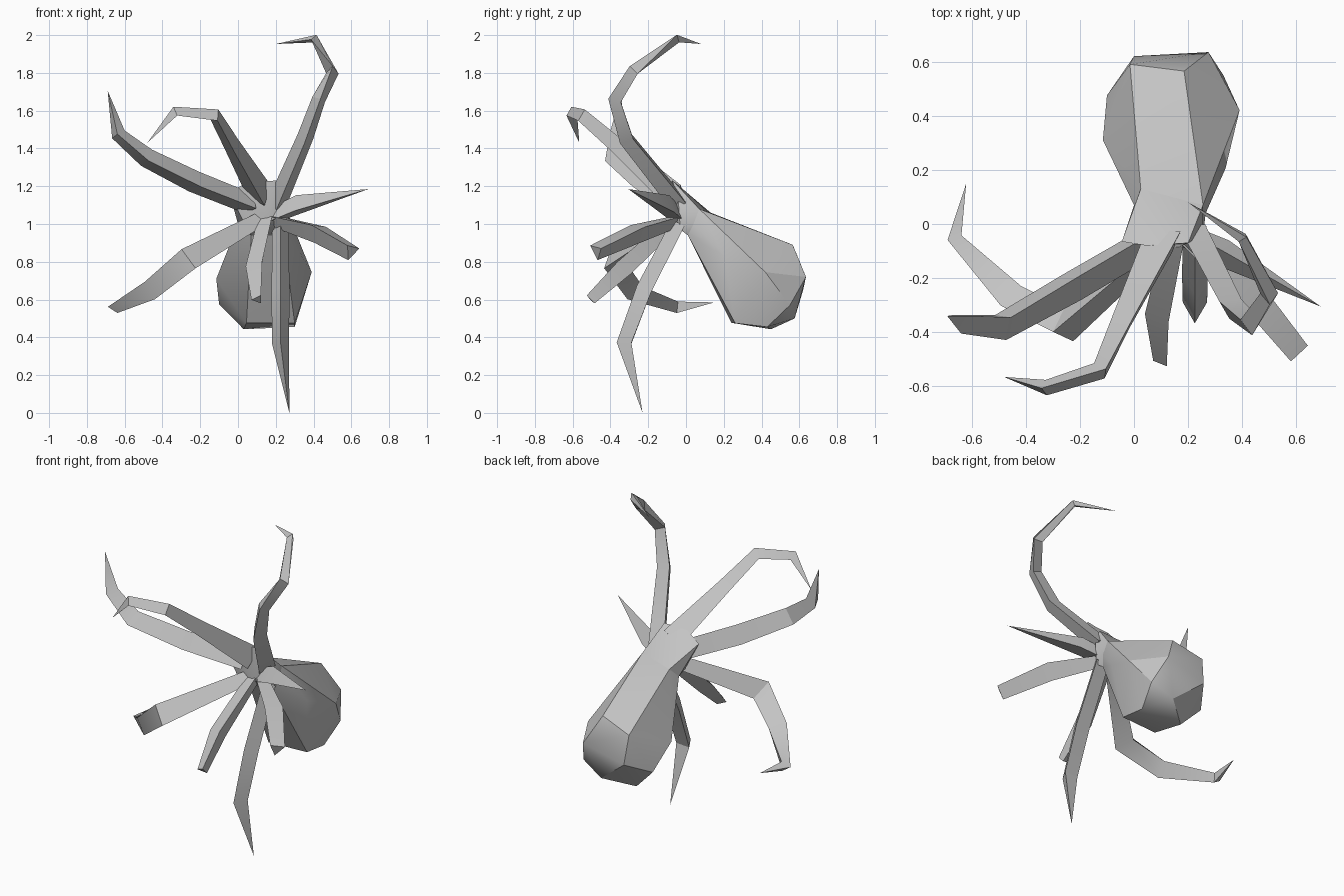
import bpy, bmesh, math
from mathutils import Vector

cube = bpy.data.objects.get("Cube")
if cube:
    bpy.data.objects.remove(cube, do_unlink=True)

# One plain grey for the whole animal
grey = bpy.data.materials.new("plain_grey")
grey.use_nodes = True
GREY = (0.55, 0.55, 0.55, 1)
grey.diffuse_color = GREY
grey.node_tree.nodes["Principled BSDF"].inputs["Base Color"].default_value = GREY


def finish(name, bm):
    """Turn the bmesh into an object, soft only across shallow creases."""
    bmesh.ops.recalc_face_normals(bm, faces=bm.faces[:])
    for f in bm.faces:
        f.smooth = True
    for e in bm.edges:
        e.smooth = e.calc_face_angle(math.pi) < math.radians(30)
    mesh = bpy.data.meshes.new(name)
    bm.to_mesh(mesh)
    bm.free()
    mesh.materials.append(grey)
    ob = bpy.data.objects.new(name, mesh)
    bpy.context.scene.collection.objects.link(ob)


def hull(name, points):
    """Faceted solid wrapped around a few corner points."""
    bm = bmesh.new()
    for p in points:
        bm.verts.new(p)
    bmesh.ops.convex_hull(bm, input=bm.verts[:])
    loose = [v for v in bm.verts if not v.link_faces]
    bmesh.ops.delete(bm, geom=loose, context='VERTS')
    finish(name, bm)


def tentacle(name, path, hint):
    """Three-sided arm along (x, y, z, radius); radius 0 ends in a point.
    One ridge of the section points towards hint."""
    bm = bmesh.new()
    pts = [Vector(p[:3]) for p in path]
    rings = []
    for i, p in enumerate(pts):
        t = Vector((0, 0, 0))
        if i > 0:
            t += (p - pts[i - 1]).normalized()
        if i < len(pts) - 1:
            t += (pts[i + 1] - p).normalized()
        t.normalize()
        n = Vector(hint)
        n = (n - t * n.dot(t)).normalized()
        b = t.cross(n)
        r = path[i][3]
        if r == 0:
            rings.append([bm.verts.new(p)])
            continue
        rings.append([bm.verts.new(p + r * (math.cos(a) * n + math.sin(a) * b))
                      for a in (0, math.tau / 3, 2 * math.tau / 3)])
    for lo, hi in zip(rings, rings[1:]):
        for k in range(3):
            j = (k + 1) % 3
            if len(hi) == 1:
                bm.faces.new((lo[k], lo[j], hi[0]))
            else:
                bm.faces.new((lo[k], lo[j], hi[j], hi[k]))
    bm.faces.new(rings[0])
    if len(rings[-1]) == 3:
        bm.faces.new(rings[-1])
    finish(name, bm)


# Body: bulbous mantle hanging back from a narrow neck, head in front
neck = [(0.025, 0.13, 1.06), (0.255, 0.07, 1.08), (0.265, 0.04, 1.0),
        (0.24, 0.01, 0.94), (0.07, 0.01, 0.94), (0.0, 0.07, 1.0)]
hull("mantle", neck + [
    (-0.015, 0.59, 0.83), (0.185, 0.565, 0.89), (0.39, 0.42, 0.745),
    (0.275, 0.635, 0.72), (0.0, 0.62, 0.65), (0.33, 0.55, 0.57),
    (0.19, 0.575, 0.50), (-0.115, 0.31, 0.71), (-0.10, 0.475, 0.575),
    (0.03, 0.45, 0.443), (0.30, 0.43, 0.455), (0.30, 0.26, 0.475),
    (0.045, 0.24, 0.477), (0.338, 0.205, 0.83)])
hull("head", neck + [
    (-0.045, -0.065, 1.165), (0.045, -0.08, 1.22), (0.2, -0.07, 1.23),
    (0.255, -0.04, 1.115), (0.165, -0.085, 1.03), (0.255, -0.03, 0.97),
    (0.04, -0.05, 0.99)])

# Arms, each from the head outwards
tentacle("tall_raised_arm", [
    (0.21, -0.03, 1.11, 0.06), (0.355, -0.305, 1.45, 0.05),
    (0.43, -0.37, 1.66, 0.042), (0.50, -0.27, 1.81, 0.038),
    (0.405, -0.05, 1.98, 0.024), (0.20, 0.08, 1.953, 0)], (0, -1, -0.3))
tentacle("hooked_upper_arm", [
    (0.12, -0.05, 1.15, 0.08), (-0.03, -0.35, 1.41, 0.05),
    (-0.12, -0.54, 1.57, 0.04), (-0.33, -0.605, 1.59, 0.033),
    (-0.48, -0.565, 1.43, 0)], (0.2, -1, -0.6))
tentacle("side_upper_arm", [
    (0.07, -0.05, 1.10, 0.065), (-0.22, -0.22, 1.215, 0.068),
    (-0.48, -0.37, 1.345, 0.06), (-0.635, -0.36, 1.475, 0.045),
    (-0.69, -0.34, 1.705, 0)], (0, -1, -0.1))
tentacle("side_lower_arm", [
    (0.12, -0.05, 1.02, 0.045), (-0.26, -0.38, 0.805, 0.075),
    (-0.45, -0.28, 0.655, 0.062), (-0.655, -0.05, 0.56, 0.035),
    (-0.62, 0.15, 0.585, 0)], (0.5, -0.7, -0.5))
tentacle("front_arm", [
    (0.15, -0.06, 1.02, 0.045), (0.095, -0.33, 0.77, 0.055),
    (0.105, -0.505, 0.60, 0.034)], (0.3, -1, -0.3))
tentacle("hanging_arm", [
    (0.225, -0.03, 1.0, 0.05), (0.225, -0.21, 0.65, 0.055),
    (0.225, -0.315, 0.37, 0.052), (0.272, -0.23, 0.0, 0)], (0, -1, 0))
tentacle("blunt_side_arm", [
    (0.20, -0.05, 1.02, 0.04), (0.42, -0.25, 0.96, 0.062),
    (0.602, -0.475, 0.855, 0.05)], (0, -1, 0.3))
tentacle("short_spike_arm", [
    (0.19, -0.04, 1.04, 0.05), (0.32, -0.10, 1.095, 0.06),
    (0.69, -0.305, 1.185, 0)], (0, -1, -0.3))
